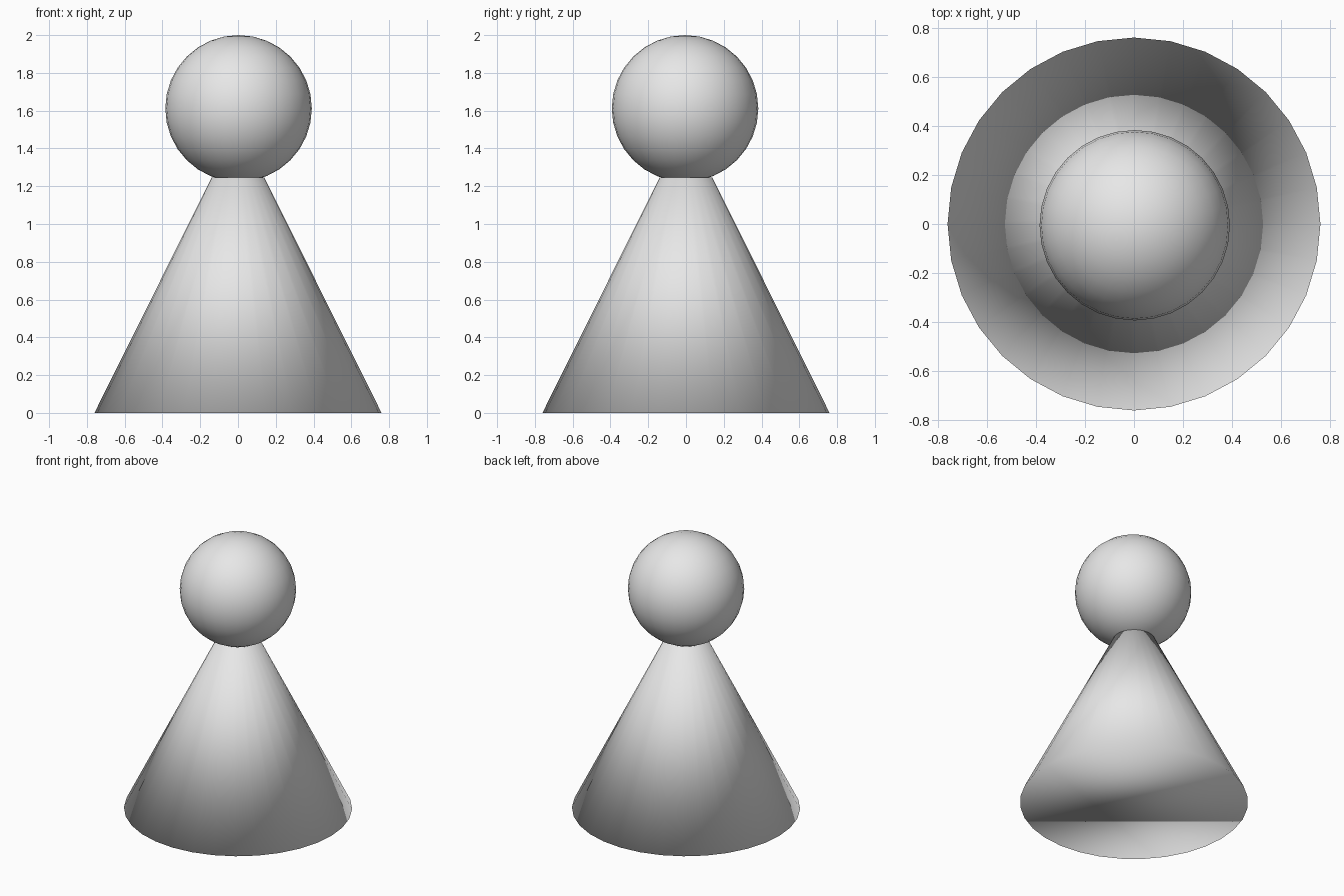
import bpy

cube = bpy.data.objects.get("Cube")
if cube:
    bpy.data.objects.remove(cube, do_unlink=True)

GREY = (0.8, 0.8, 0.8, 1)
grey = bpy.data.materials.new("light grey")
grey.use_nodes = True
grey.diffuse_color = GREY
grey.node_tree.nodes["Principled BSDF"].inputs["Base Color"].default_value = GREY


def finish(name):
    """Name the new part, colour it and shade it fully smooth."""
    part = bpy.context.object
    part.name = part.data.name = name
    part.data.materials.append(grey)
    bpy.ops.object.shade_smooth()


# Body: closed tapering cone, smooth over its rims
BODY_HEIGHT = 1.245
bpy.ops.mesh.primitive_cone_add(vertices=32, radius1=0.76, radius2=0.14,
                                depth=BODY_HEIGHT,
                                location=(0, 0, BODY_HEIGHT / 2))
finish("body")

# Head: ball sunk slightly into the top of the body
HEAD_RADIUS = 0.388
bpy.ops.mesh.primitive_uv_sphere_add(segments=32, ring_count=16,
                                     radius=HEAD_RADIUS,
                                     location=(0.003, -0.005, 2 - HEAD_RADIUS))
finish("head")
